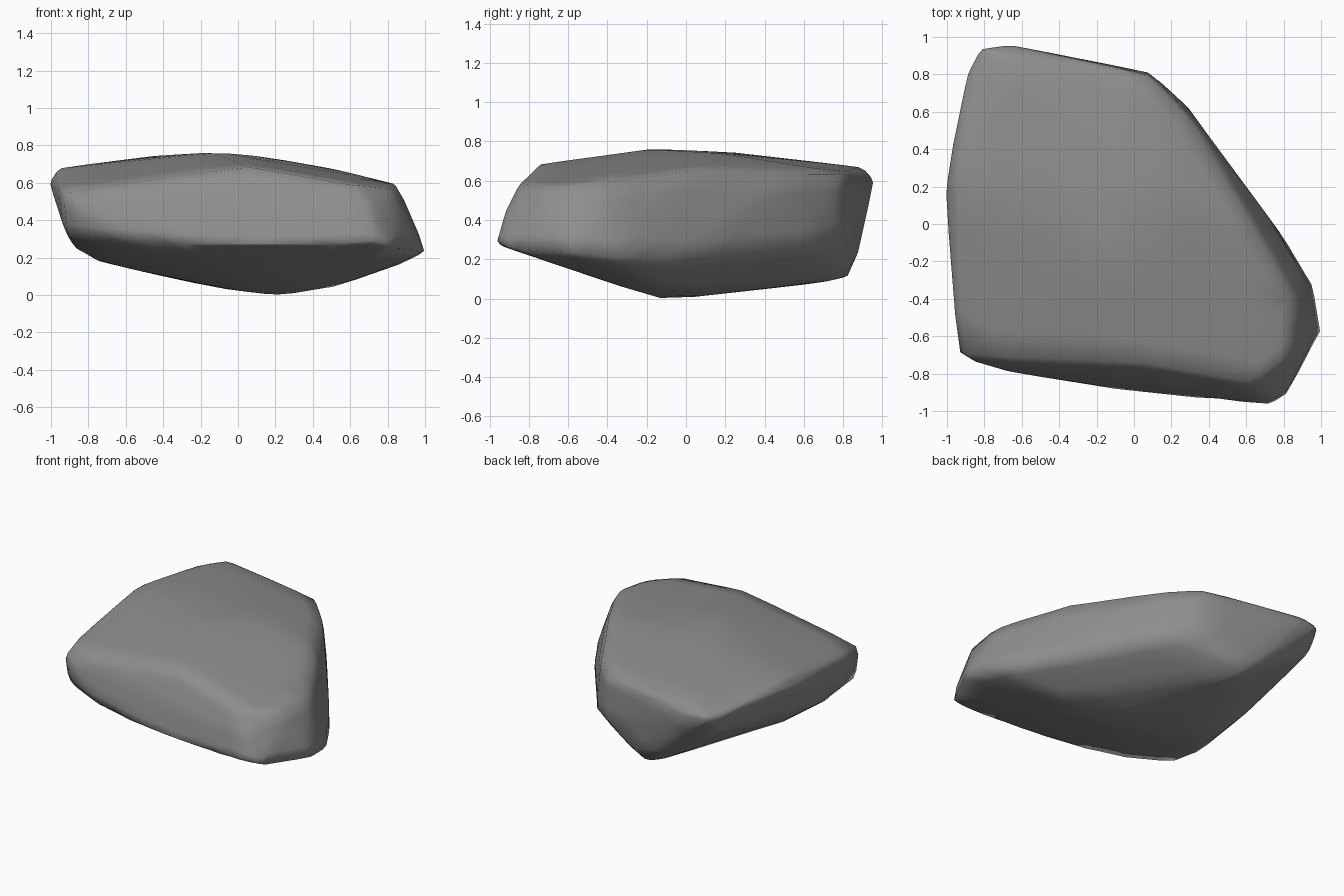
import bpy
import bmesh
from mathutils import Vector

# Remove the default cube
default_cube = bpy.data.objects.get("Cube")
if default_cube:
    bpy.data.objects.remove(default_cube, do_unlink=True)

# Stone colour
stone = bpy.data.materials.new("stone grey")
stone.use_nodes = True
stone_colour = (0.27, 0.27, 0.27, 1)
stone.diffuse_color = stone_colour
shader = stone.node_tree.nodes["Principled BSDF"]
shader.inputs["Base Color"].default_value = stone_colour
shader.inputs["Roughness"].default_value = 0.9

# Corners of the boulder, grouped by the part of the stone they belong to
crown = [(-.12, -.2, .765), (-.45, .25, .745), (.12, .15, .745), (.05, -.75, .69)]
shoulder = [
    (-.96, .2, .68), (-.97, .42, .62), (-.89, .81, .62), (-.82, .94, .61),
    (-.67, .96, .6), (-.7, .9, .67), (.08, .8, .64), (.28, .59, .64),
    (.6, .05, .66), (.85, -.4, .6), (.83, -.7, .57), (.62, -.85, .59),
    (-.94, -.71, .55), (-1.01, .17, .6)]
girdle = [
    (.7, -.92, .45), (.1, -.86, .46), (.73, -.965, .29), (.53, -.95, .27),
    (.15, -.89, .26), (-.31, -.86, .27), (-.6, -.81, .29), (-.92, -.69, .32),
    (1.01, -.58, .23), (.97, -.34, .2), (.85, -.89, .25), (.81, -.07, .19),
    (.3, .62, .26), (.09, .81, .33)]
belly = [
    (.23, -.12, -.01), (.5, -.12, .035), (.02, -.12, .015), (-.1, .42, .05),
    (-.32, .68, .08), (-.25, .85, .105), (-.75, -.1, .175), (-.88, -.4, .25),
    (-.91, .1, .36), (-.83, .83, .46)]


def build_stone(name, corners):
    """Wrap the corners in a skin, then wear the edges down a little."""
    bm = bmesh.new()
    for corner in corners:
        bm.verts.new(Vector(corner))
    bmesh.ops.convex_hull(bm, input=bm.verts)
    loose = [v for v in bm.verts if not v.link_faces]
    bmesh.ops.delete(bm, geom=loose, context="VERTS")
    bmesh.ops.subdivide_edges(bm, edges=bm.edges, cuts=3, use_grid_fill=True)
    bmesh.ops.smooth_vert(bm, verts=bm.verts, factor=0.3,
                          use_axis_x=True, use_axis_y=True, use_axis_z=True)
    bmesh.ops.recalc_face_normals(bm, faces=bm.faces)

    mesh = bpy.data.meshes.new(name)
    bm.to_mesh(mesh)
    bm.free()
    mesh.materials.append(stone)
    mesh.shade_smooth()
    obj = bpy.data.objects.new(name, mesh)
    bpy.context.collection.objects.link(obj)
    return obj


build_stone("boulder", crown + shoulder + girdle + belly)
